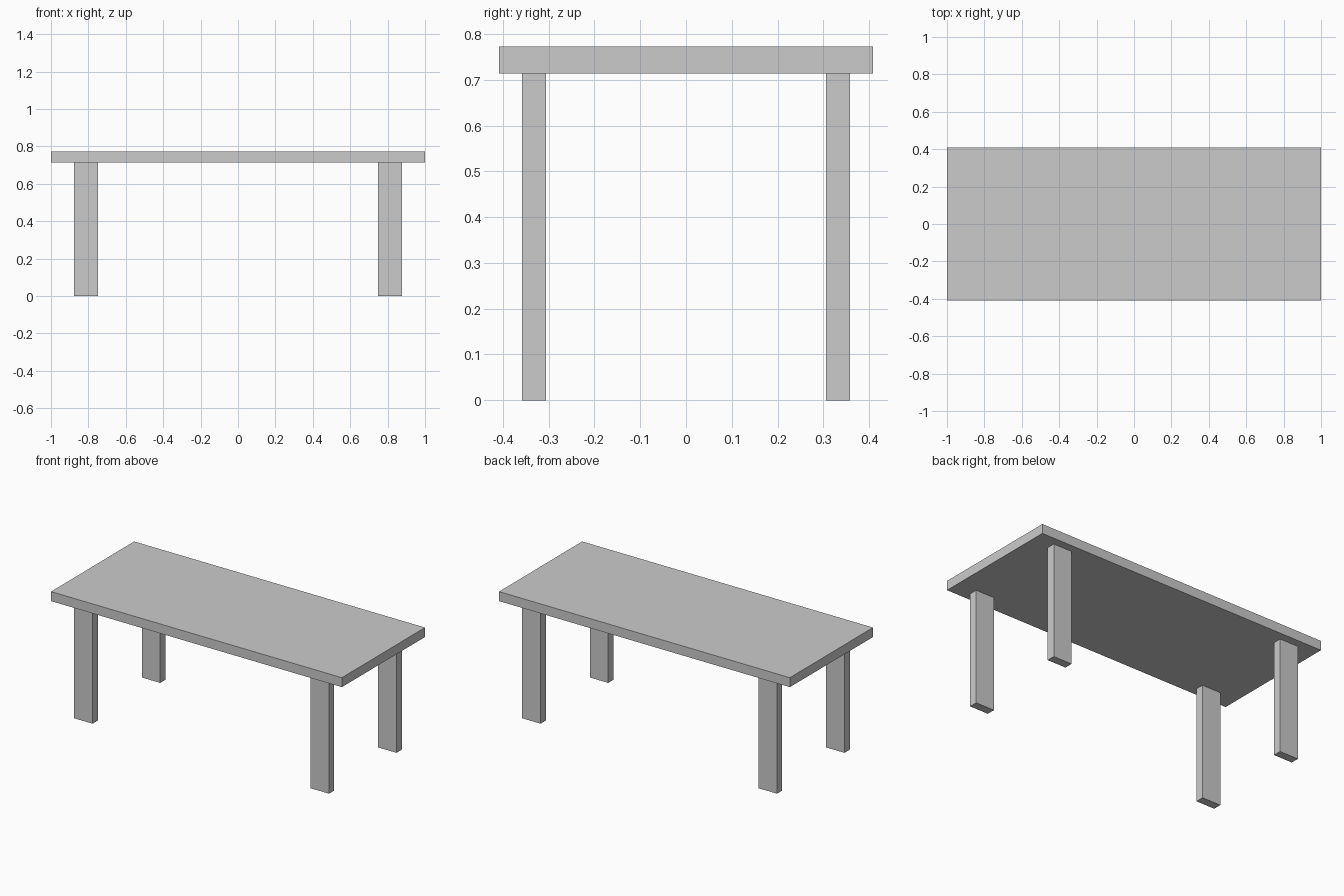
import bpy

if "Cube" in bpy.data.objects:
    bpy.data.objects.remove(bpy.data.objects["Cube"])


def box(name, x, y, z):
    """Box spanning the given (min, max) ranges."""
    spans = (x, y, z)
    bpy.ops.mesh.primitive_cube_add(size=1, location=[(a + b) / 2 for a, b in spans])
    ob = bpy.context.object
    ob.name = name
    ob.scale = [b - a for a, b in spans]
    bpy.ops.object.transform_apply(location=False, rotation=False, scale=True)
    return ob


TOP_Z, UNDER_Z = 0.773, 0.714

# Table top slab
box("table_top", (-1, 1), (-0.408, 0.408), (UNDER_Z, TOP_Z))

# Four flat plank legs, mirrored about both axes
for side, sx in (("left", -1), ("right", 1)):
    for end, sy in (("front", -1), ("back", 1)):
        box(f"{end}_{side}_leg",
            sorted((sx * 0.749, sx * 0.876)),
            sorted((sy * 0.306, sy * 0.358)),
            (0, UNDER_Z))
